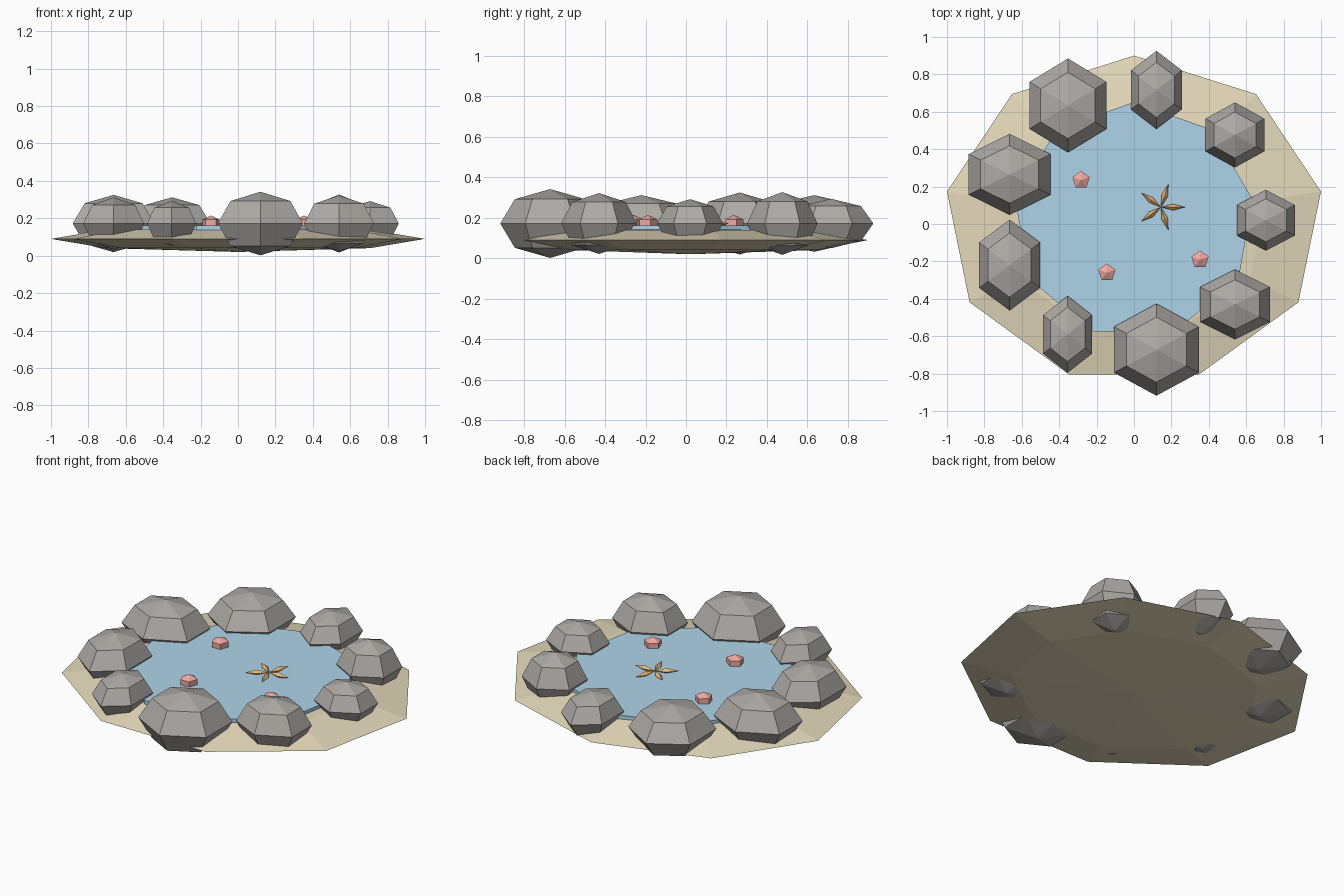
import bpy, bmesh, math
from mathutils import Vector

if "Cube" in bpy.data.objects:
    bpy.data.objects.remove(bpy.data.objects["Cube"])


def material(name, color):
    m = bpy.data.materials.new(name)
    m.diffuse_color = (*color, 1)
    m.use_nodes = True
    m.node_tree.nodes["Principled BSDF"].inputs["Base Color"].default_value = m.diffuse_color
    return m


SAND = material("sand", (0.78, 0.70, 0.50))
WATER = material("water", (0.42, 0.66, 0.82))
ROCK = material("rock", (0.42, 0.40, 0.38))
CORAL = material("coral", (0.85, 0.40, 0.36))
ORANGE = material("orange", (0.85, 0.48, 0.18))


def finish(name, bm, mat):
    bmesh.ops.recalc_face_normals(bm, faces=bm.faces)
    me = bpy.data.meshes.new(name)
    bm.to_mesh(me)
    bm.free()
    me.materials.append(mat)
    ob = bpy.data.objects.new(name, me)
    bpy.context.collection.objects.link(ob)
    return ob


def ellipsoid(name, mat, sides, rings, center, radii):
    """Low-poly flattened sphere with one corner pointing to +y."""
    bm = bmesh.new()
    bmesh.ops.create_uvsphere(bm, u_segments=sides, v_segments=rings, radius=1)
    # rotate so that a corner lies on +y
    v = max((v.co for v in bm.verts), key=lambda c: round(c.xy.length, 4))
    turn = math.pi / 2 - math.atan2(v.y, v.x)
    c, s = math.cos(turn), math.sin(turn)
    for v in bm.verts:
        x, y, z = v.co
        p = Vector((x * c - y * s, x * s + y * c, z))
        v.co = [p[i] * radii[i] + center[i] for i in range(3)]
    return finish(name, bm, mat)


# sandy basin
ellipsoid("sand_basin", SAND, 9, 4, (0, 0.021, 0.09), (1.015, 0.879, 0.07))

# water disc
bm = bmesh.new()
ring = [bm.verts.new((0.645 * math.sin(k * math.tau / 9),
                      0.02 + 0.632 * math.cos(k * math.tau / 9), 0.135)) for k in range(9)]
base = bm.faces.new(ring)
top = bmesh.ops.extrude_face_region(bm, geom=[base])["geom"]
for v in top:
    if isinstance(v, bmesh.types.BMVert):
        v.co.z = 0.161
finish("water", bm, WATER)

# ring of rocks: x, y, half width, half depth, half height
rocks = [
    (-0.353, 0.634, 0.206, 0.251, 0.14), (0.12, 0.717, 0.136, 0.209, 0.122),
    (0.54, 0.476, 0.158, 0.174, 0.155), (0.705, 0.02, 0.155, 0.163, 0.12),
    (0.54, -0.43, 0.187, 0.187, 0.15), (0.12, -0.672, 0.227, 0.246, 0.17),
    (-0.355, -0.59, 0.131, 0.206, 0.12), (-0.665, -0.22, 0.163, 0.243, 0.14),
    (-0.665, 0.265, 0.219, 0.217, 0.153)]
for i, (x, y, w, d, h) in enumerate(rocks):
    ellipsoid(f"rock_{i + 1}", ROCK, 6, 4, (x, y, 0.172), (w / math.cos(math.pi / 6), d, h))

# small coral lumps
for i, (x, y) in enumerate([(-0.283, 0.235), (-0.145, -0.26), (0.353, -0.19)]):
    ellipsoid(f"coral_{i + 1}", CORAL, 5, 3, (x, y, 0.17), (0.056, 0.056, 0.045))

# starfish arms: slim four-sided double pyramids
for k in range(5):
    a = k * math.tau / 5
    ob = ellipsoid(f"starfish_arm_{k + 1}", ORANGE, 4, 2, (0.065, 0, 0), (0.065, 0.017, 0.016))
    ob.location = (0.144, 0.09, 0.172)
    ob.rotation_euler.z = a
